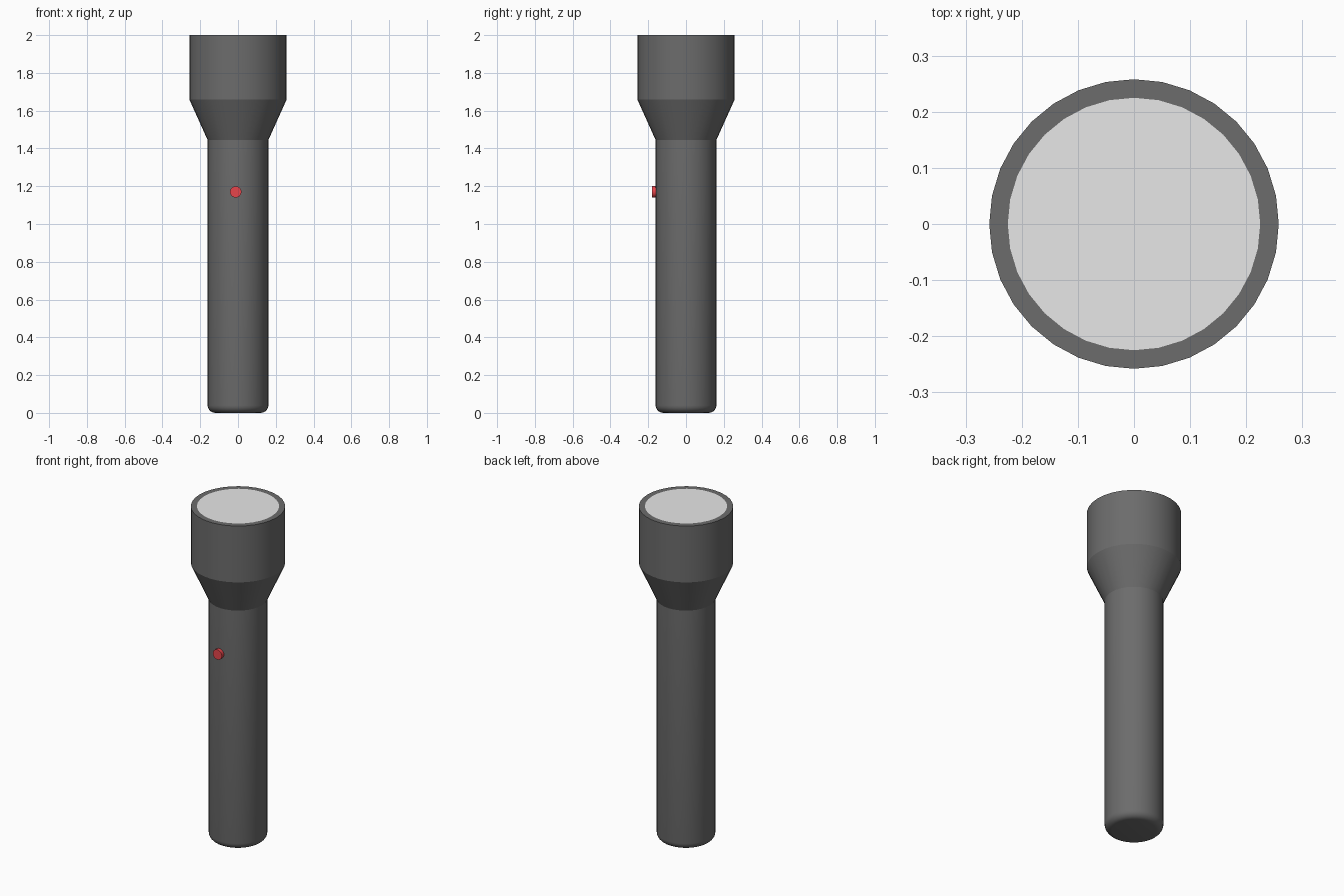
import bpy, bmesh, math

cube = bpy.data.objects.get("Cube")
if cube:
    bpy.data.objects.remove(cube, do_unlink=True)

SIDES = 32


def material(name, rgb):
    m = bpy.data.materials.new(name)
    m.use_nodes = True
    m.diffuse_color = (*rgb, 1)
    m.node_tree.nodes["Principled BSDF"].inputs["Base Color"].default_value = (*rgb, 1)
    return m


grey = material("dark_grey", (0.15, 0.15, 0.15))
white = material("lens_white", (0.8, 0.8, 0.8))
red = material("button_red", (0.8, 0.06, 0.07))


def lathe(name, profile, mat, sides=SIDES, cap_start=False, cap_end=False):
    """Spin (radius, height) points about z, with optional end caps."""
    bm = bmesh.new()
    rings = []
    for r, z in profile:
        angles = [2 * math.pi * i / sides for i in range(sides)]
        rings.append([bm.verts.new((r * math.cos(a), r * math.sin(a), z)) for a in angles])
    for low, high in zip(rings, rings[1:]):
        for i in range(sides):
            j = (i + 1) % sides
            bm.faces.new((low[i], low[j], high[j], high[i]))
    if cap_start:
        bm.faces.new(rings[0][::-1])
    if cap_end:
        bm.faces.new(rings[-1])
    mesh = bpy.data.meshes.new(name)
    bm.to_mesh(mesh)
    bm.free()
    mesh.materials.append(mat)
    obj = bpy.data.objects.new(name, mesh)
    bpy.context.collection.objects.link(obj)
    bpy.ops.object.select_all(action="DESELECT")
    obj.select_set(True)
    bpy.context.view_layer.objects.active = obj
    bpy.ops.object.shade_smooth_by_angle(angle=math.radians(24))
    return obj


# Handle with a rounded bottom edge
R, ROUND = 0.161, 0.04
bottom = [(R - ROUND + ROUND * math.sin(t), ROUND - ROUND * math.cos(t))
          for t in (math.pi / 2 * k / 5 for k in range(6))]
lathe("handle", bottom + [(R, 1.445)], grey, cap_start=True)

# Flared neck, head and flat rim
lathe("head", [(R, 1.445), (0.258, 1.66), (0.258, 2.0), (0.225, 2.0)], grey)

# Lens filling the rim
lathe("lens", [(0.225, 2.0), (0.1, 2.0)], white, cap_end=True)

# Round push button on the front
button = lathe("button", [(0.03, 0), (0.03, 0.04)], red, sides=24, cap_end=True)
button.rotation_euler = (math.pi / 2, 0, 0)
button.location = (-0.012, -0.14, 1.17)
